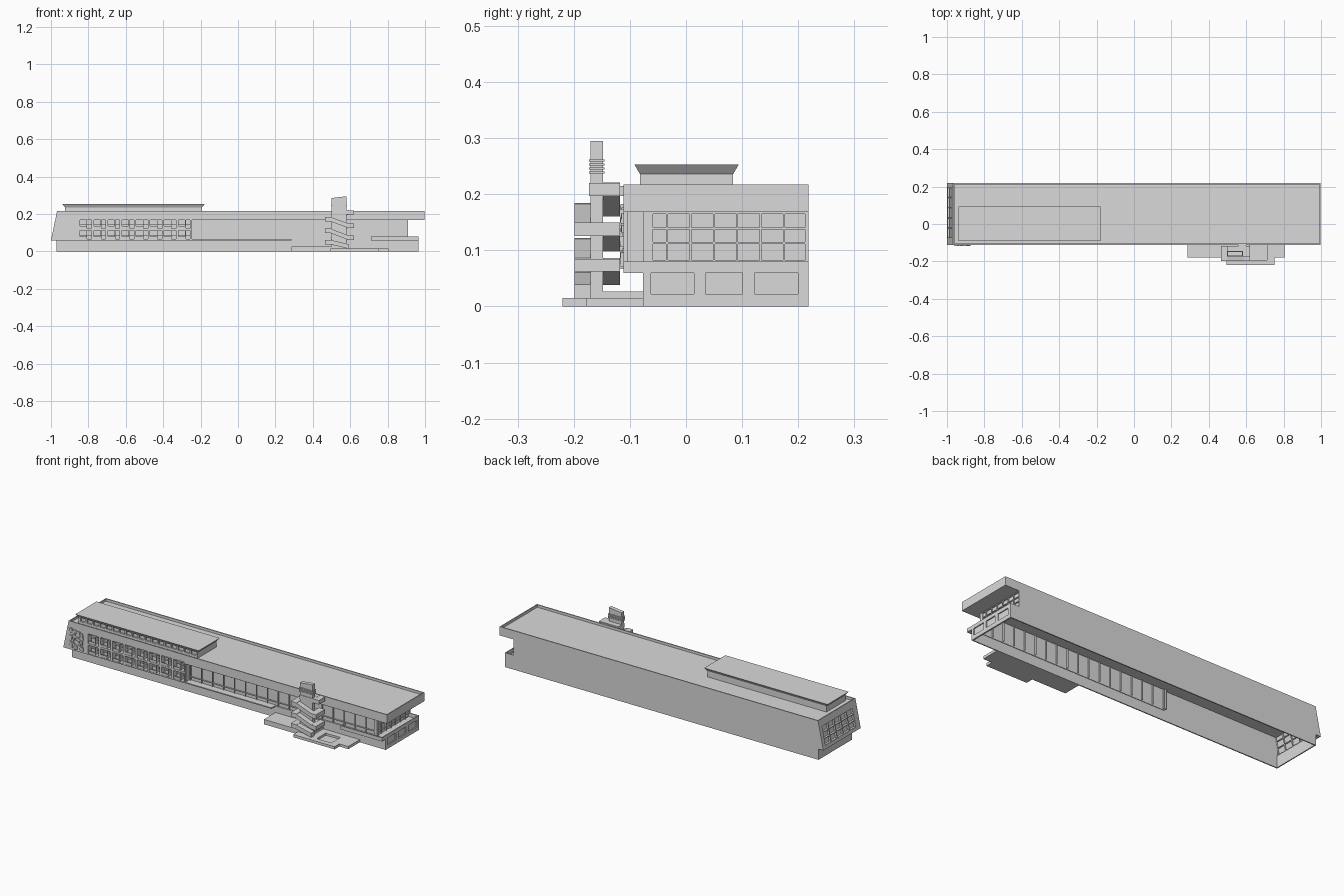
import bpy, bmesh, random

cube = bpy.data.objects.get("Cube")
if cube:
    bpy.data.objects.remove(cube, do_unlink=True)

SHADE = (0.7, 0.7, 0.7, 1)
grey = bpy.data.materials.new("concrete_grey")
grey.use_nodes = True
grey.diffuse_color = SHADE
grey.node_tree.nodes["Principled BSDF"].inputs["Base Color"].default_value = SHADE


def prisms(name, shapes):
    """Object made of (xz outline, y0, y1) extrusions."""
    bm = bmesh.new()
    for outline, y0, y1 in shapes:
        face = bm.faces.new([bm.verts.new((x, y0, z)) for x, z in outline])
        ext = bmesh.ops.extrude_face_region(bm, geom=[face], use_keep_orig=True)
        moved = [v for v in ext["geom"] if isinstance(v, bmesh.types.BMVert)]
        bmesh.ops.translate(bm, verts=moved, vec=(0, y1 - y0, 0))
    bmesh.ops.recalc_face_normals(bm, faces=bm.faces[:])
    mesh = bpy.data.meshes.new(name)
    bm.to_mesh(mesh)
    bm.free()
    mesh.materials.append(grey)
    ob = bpy.data.objects.new(name, mesh)
    bpy.context.collection.objects.link(ob)
    return ob


def box(x0, x1, y0, y1, z0, z1):
    return ([(x0, z0), (x1, z0), (x1, z1), (x0, z1)], y0, y1)


def boxes(name, *items):
    return prisms(name, [box(*i) for i in items])


def steps(a, b, n):
    return [a + (b - a) * i / n for i in range(n + 1)]


# Main levels and planes
FRONT, WALL, BACK = -0.111, -0.077, 0.218
SOFFIT, SILL, HEAD, TOP = 0.06, 0.08, 0.168, 0.217
T = 0.006
BAR = 0.0016
LEFT, SPLIT, GLASS, BASE, ROOF = -0.97, -0.25, 0.91, 0.965, 0.997


def slant(z):
    """x of the leaning end wall at height z."""
    return -1.0 + (z - SOFFIT) * 0.21


def lean(z0, z1, y0, y1, d0=0.0, d1=T):
    """Piece of the leaning end wall, between two depths."""
    return ([(slant(z0) + d0, z0), (slant(z0) + d1, z0),
             (slant(z1) + d1, z1), (slant(z1) + d0, z1)], y0, y1)


# Back wall, notched below the roof overhang
prisms("back_wall", [([(LEFT, 0), (BASE, 0), (BASE, SILL), (GLASS, SILL), (GLASS, HEAD),
                       (ROOF, HEAD), (ROOF, TOP), (slant(TOP), TOP),
                       (slant(SOFFIT), SOFFIT), (LEFT, SOFFIT)], BACK - T, BACK)])

# Base walls, open underneath, with inset panels at the end
boxes("base_walls",
      (LEFT, BASE, WALL, WALL + T, 0, SOFFIT),
      (LEFT, LEFT + T, WALL, BACK - T, 0, SOFFIT),
      (BASE - T, BASE, WALL, BACK - T, 0, 0.022),
      (BASE - T, BASE, WALL, BACK - T, 0.06, SILL),
      (BASE - 0.009, BASE - T, WALL, BACK - T, 0.0, 0.062),
      *[(BASE - T, BASE, a, b, 0.022, 0.06) for a, b in
        ((WALL, -0.062), (0.014, 0.035), (0.101, 0.122), (0.2, BACK - T))])

# Corner terrace projecting at the front, with a solid parapet
boxes("terrace",
      (GLASS - T, BASE - T, WALL, BACK - T, SOFFIT - T, SOFFIT),
      (0.71, BASE, FRONT, WALL, SOFFIT, SOFFIT + T),
      (0.71, BASE, FRONT, FRONT + T, SOFFIT, SILL),
      (0.71, 0.71 + T, FRONT + T, WALL, SOFFIT, SILL),
      (BASE - T, BASE, FRONT + T, WALL, SOFFIT, SILL))

# Ledge below the front windows
boxes("front_ledge", (SPLIT, 0.285, FRONT, WALL + T, SOFFIT, SOFFIT + T))

# Roof slab and parapet
boxes("roof_slab", (LEFT + T, ROOF - T, FRONT + T, BACK - T, HEAD, 0.203))
boxes("roof_parapet",
      (slant(TOP), ROOF, FRONT, FRONT + T, HEAD + 0.008, TOP),
      (SPLIT, ROOF, FRONT, FRONT + T, HEAD, HEAD + 0.008),
      (ROOF - T, ROOF, FRONT + T, BACK - T, HEAD, TOP))

# Front glazing with mullions and transoms on both sides of the glass
near, far, right = WALL, WALL + 0.018, GLASS - 0.004
glazing = [(SPLIT, right, WALL + 0.007, WALL + 0.01, SOFFIT - T, HEAD)]
glazing += [(x - BAR, x + BAR, near, far, SOFFIT, HEAD)
            for x in steps(SPLIT + 0.01, GLASS - BAR, 17)]
glazing += [(SPLIT, right, near, WALL + 0.01, z - BAR, z + BAR)
            for z in (SOFFIT + BAR, 0.085, 0.15, HEAD - BAR)]
boxes("front_glazing", *glazing)

# End glazing, seven bays by three rows
end = [(GLASS - 0.01, GLASS - 0.007, WALL + 0.007, BACK - T, SOFFIT, HEAD)]
end += [(GLASS - 0.018, GLASS, y - BAR, y + BAR, SOFFIT, HEAD)
        for y in steps(WALL + BAR, BACK - BAR, 7)]
end += [(GLASS - 0.01, GLASS, WALL, BACK - T, z - BAR, z + BAR)
        for z in (SILL + BAR, 0.113, 0.139, HEAD - BAR)]
boxes("end_glazing", *end)

# Balcony block: piers and rails around two rows of recessed bays
cols = steps(-0.852, SPLIT, 8)
rows = ((0.066, 0.112), (0.122, 0.176))
block = [(x - 0.006, x + 0.006, FRONT, FRONT + T, SOFFIT, 0.178) for x in cols[1:-1]]
block += [(cols[0] - 0.02, cols[0] + 0.006, FRONT, FRONT + T, SOFFIT, 0.178),
          (SPLIT - 0.006, SPLIT, FRONT, WALL + 0.02, SOFFIT, HEAD + 0.01)]
block += [(cols[0], SPLIT, FRONT, FRONT + T, a, b)
          for a, b in ((SOFFIT, 0.066), (0.112, 0.122))]
block += [(slant(SOFFIT) + T, SPLIT, FRONT, WALL + T, SOFFIT, SOFFIT + T),
          (LEFT, SPLIT, WALL, WALL + 0.003, SOFFIT, 0.178),
          (cols[0], SPLIT, FRONT + T, WALL, 0.113, 0.12)]
block += [(x - 0.003, x + 0.003, FRONT + T, WALL, SOFFIT + T, 0.178) for x in cols]
boxes("balcony_block", *block)
bays = []
for x0, x1 in zip(cols, cols[1:]):
    for z0, z1 in rows:
        bays += [(x0 + 0.006, x0 + 0.045, FRONT + 0.002, FRONT + T, z0, z0 + 0.014),
                 (x0 + 0.042, x0 + 0.046, FRONT + T, WALL, z0, z1),
                 (x0 + 0.006, x1 - 0.006, WALL - 0.01, WALL, z0 + 0.02, z0 + 0.023)]
boxes("balcony_panels", *bays)

# Blank front panel with the leaning edge, and its abstract relief
prisms("relief_panel", [([(slant(SOFFIT), SOFFIT), (-0.865, SOFFIT), (-0.865, 0.178),
                          (slant(0.178), 0.178)], FRONT, FRONT + T)])
random.seed(4)
relief = []
for i in range(70):
    x, z = random.uniform(-0.955, -0.88), random.uniform(0.072, 0.177)
    w, h = random.uniform(0.003, 0.008), random.uniform(0.003, 0.009)
    relief.append((x - w, x + w, FRONT - random.uniform(0.003, 0.007), FRONT, z - h, z + h))
boxes("wall_relief", *relief)

# Leaning end wall with a window grid
w0, w1, z0, z1 = -0.075, 0.195, 0.078, 0.18
edge = BACK - T
leaning = [lean(SOFFIT, z0, FRONT + T, edge), lean(z1, TOP, FRONT, edge),
           lean(z0, z1, FRONT + T, w0), lean(z0, z1, w1, edge),
           lean(z0, z1, w0, w1, 0.012, 0.015)]
leaning += [lean(z0, z1, y - 0.0025, y + 0.0025, 0.001, 0.02) for y in steps(w0, w1, 5)]
leaning += [lean(z - 0.002, z + 0.002, w0, w1, 0.001, 0.02) for z in steps(z0, z1, 3)]
leaning.append(box(slant(SOFFIT) + T, LEFT + T, WALL, edge, SOFFIT, SOFFIT + T))
prisms("leaning_end_wall", leaning)

# Rooftop penthouse with a band of recessed windows and a flared cap
px0, px1, py0, py1 = -0.925, -0.192, -0.082, 0.084
boxes("penthouse_walls",
      (px0, px1, py0 + 0.008, py1, 0.2, 0.236),
      (px0, px1, py0, py0 + 0.008, 0.2, 0.216),
      *[(x - 0.005, x + 0.005, py0, py0 + 0.008, 0.216, 0.236)
        for x in steps(px0 + 0.005, px1 - 0.005, 18)])
cap = boxes("penthouse_cap", (px0, px1, py0, py1, 0.236, 0.253))
for v in cap.data.vertices:
    if v.co.z > 0.25:
        v.co.x += 0.014 if v.co.x > -0.5 else -0.014
        v.co.y += 0.01 if v.co.y > 0 else -0.01

# Entrance platforms, the lower one with a sunken square
boxes("entrance_platforms",
      (0.285, 0.58, -0.178, WALL, 0, 0.027),
      (0.58, 0.62, -0.178, WALL, 0, 0.015),
      (0.71, 0.805, -0.178, WALL, 0, 0.015),
      (0.62, 0.71, -0.112, WALL, 0, 0.015),
      (0.62, 0.71, -0.192, -0.112, 0, 0.003),
      (0.495, 0.62, -0.22, -0.178, 0, 0.015),
      (0.71, 0.75, -0.22, -0.178, 0, 0.015),
      (0.62, 0.71, -0.22, -0.192, 0, 0.015))

# Stair tower: central pylon with louvres near the top
prisms("stair_pylon", [([(0.5, 0.015), (0.58, 0.015), (0.58, 0.295), (0.5, 0.286)],
                        -0.17, -0.148)])
boxes("pylon_louvres", *[(0.497, 0.583, -0.173, -0.145, z, z + 0.004)
                         for z in steps(0.237, 0.258, 3)])


def flight(za, zb, y0, y1, h=0.024):
    """Sloping stair flight between the two landings."""
    return ([(0.495, za), (0.59, zb), (0.59, zb + h), (0.495, za + h)], y0, y1)


# Flights zigzag around the pylon, front ones rising left, rear ones rising right
flights = []
for low, mid, high in ((0.015, 0.038, 0.062), (0.062, 0.098, 0.126), (0.126, 0.16, 0.197)):
    flights += [flight(mid, low, -0.199, -0.17), flight(mid, high, -0.148, -0.118),
                box(0.465, 0.5, -0.199, -0.118, mid, mid + 0.024)]
prisms("stair_flights", flights)
boxes("stair_landings",
      (0.585, 0.62, -0.199, -0.118, 0.062, 0.085),
      (0.585, 0.62, -0.199, -0.118, 0.126, 0.15),
      (0.5, 0.62, -0.173, -0.118, 0.197, 0.22),
      (0.56, 0.6, -0.118, FRONT, 0.197, 0.215))
